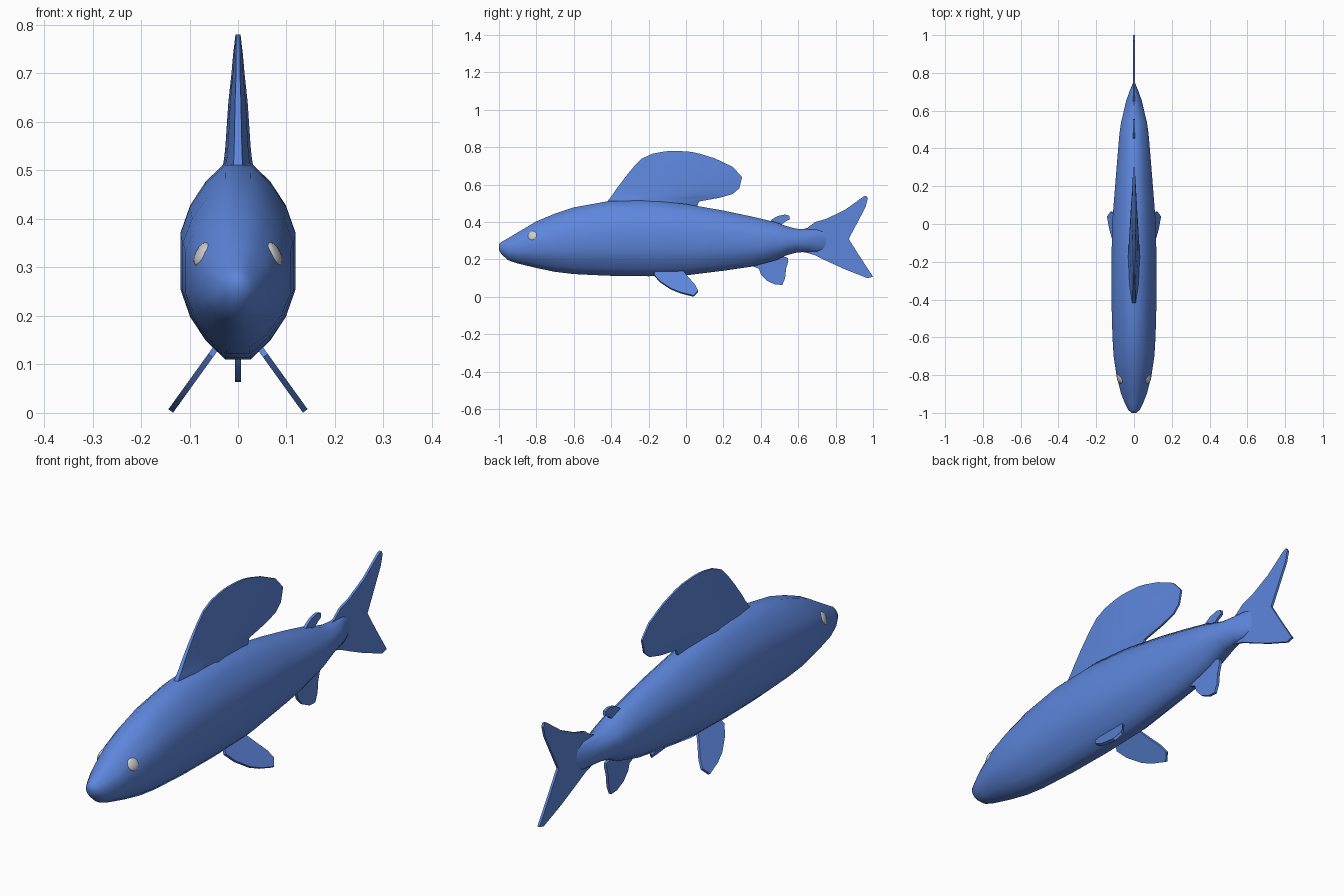
import bpy, bmesh
from mathutils import Vector

if "Cube" in bpy.data.objects:
    bpy.data.objects.remove(bpy.data.objects["Cube"])

blue = bpy.data.materials.new("fish_blue")
blue.diffuse_color = (0.11, 0.24, 0.72, 1)
blue.use_nodes = True
blue.node_tree.nodes["Principled BSDF"].inputs["Base Color"].default_value = blue.diffuse_color


def finish(name, bm, angle=0.7, material=blue):
    bmesh.ops.recalc_face_normals(bm, faces=bm.faces)
    mesh = bpy.data.meshes.new(name)
    bm.to_mesh(mesh)
    bm.free()
    if material:
        mesh.materials.append(material)
    ob = bpy.data.objects.new(name, mesh)
    bpy.context.collection.objects.link(ob)
    bpy.ops.object.select_all(action='DESELECT')
    ob.select_set(True)
    bpy.context.view_layer.objects.active = ob
    bpy.ops.object.shade_smooth_by_angle(angle=angle)
    return ob


def loft(name, rings, angle=0.7):
    """Closed skin through a list of equal-length point rings, capped at both ends."""
    bm = bmesh.new()
    loops = [[bm.verts.new(p) for p in r] for r in rings]
    n = len(loops[0])
    for a, b in zip(loops, loops[1:]):
        for i in range(n):
            j = (i + 1) % n
            bm.faces.new((a[i], a[j], b[j], b[i]))
    bm.faces.new(loops[0])
    bm.faces.new(loops[-1])
    return finish(name, bm, angle)


def flat_fin(name, outline, half, place=lambda y, z: Vector((0, y, z)), normal=Vector((1, 0, 0))):
    """Thin plate from a (y, z) outline."""
    sides = [[place(y, z) + normal * s for y, z in outline] for s in (-half, half)]
    return loft(name, sides, 0.5)


# Body: y, half width, top z, bottom z
stations = [(-1.0, .012, .282, .250), (-.985, .030, .295, .225), (-.95, .048, .315, .195),
            (-.9, .068, .345, .178), (-.8, .093, .405, .153), (-.7, .108, .447, .132),
            (-.6, .114, .480, .120), (-.42, .119, .513, .111), (-.2, .119, .518, .108),
            (.0, .116, .498, .113), (.2, .100, .463, .138), (.35, .088, .431, .160),
            (.48, .077, .400, .195), (.54, .068, .378, .222), (.59, .056, .365, .236),
            (.65, .042, .362, .240), (.70, .025, .360, .242), (.75, .004, .345, .255)]
quarter = [(1, .28), (.83, .56), (.56, .80), (.22, .99)]
section = (quarter + [(-x, z) for x, z in reversed(quarter)]
           + [(-x, -z) for x, z in quarter] + [(x, -z) for x, z in reversed(quarter)])
loft("body", [[(w * u, y, (t + b) / 2 + (t - b) / 2 * v) for u, v in section]
              for y, w, t, b in stations], 1.0)

# Dorsal fin: z, front y, rear y, half thickness at centre
rows = [(.46, -.44, .05, .032), (.51, -.42, .07, .031), (.53, -.405, .18, .028),
        (.55, -.39, .25, .026), (.58, -.37, .285, .024), (.64, -.325, .30, .020),
        (.695, -.28, .25, .014), (.74, -.235, .155, .010), (.765, -.18, .075, .007),
        (.775, -.13, .03, .006), (.78, -.09, -.04, .005)]
lens = [(0, .3), (.2, .8), (.5, 1), (.75, .6), (1, .15)]
dorsal = []
for z, f, r, h in rows:
    side = [(max(.004, h * k), f + (r - f) * u, z) for u, k in lens]
    dorsal.append(side + [(-x, y, zz) for x, y, zz in reversed(side)])
loft("dorsal_fin", dorsal)

# Tail, adipose and anal fins on the centre line
flat_fin("tail_fin", [(.62, .36), (.65, .37), (.69, .40), (.75, .417), (.85, .465), (.95, .537),
                      (.965, .54), (.972, .525), (.96, .48), (.91, .385), (.87, .31),
                      (.92, .23), (1.0, .108), (.97, .10), (.85, .147), (.75, .193),
                      (.69, .222), (.65, .235), (.62, .24)], .005)
flat_fin("adipose_fin", [(.44, .39), (.46, .415), (.49, .432), (.53, .44), (.553, .433), (.555, .415),
                         (.53, .402), (.51, .385), (.50, .37)], .006)
flat_fin("anal_fin", [(.34, .18), (.36, .163), (.39, .15), (.40, .12), (.43, .088), (.475, .066),
                      (.515, .064), (.53, .10), (.535, .15), (.547, .19), (.545, .208),
                      (.52, .216), (.48, .235)], .006)

# Paired pelvic fins and eyes
for s, label in ((1, "left"), (-1, "right")):
    flat_fin("pelvic_fin_" + label,
             [(-.15, .155), (-.172, .118), (-.14, .082), (-.08, .042), (-.03, .022), (.04, .004),
              (.065, .03), (.05, .06), (.015, .10), (-.01, .13), (-.03, .155)], .006,
             lambda y, z: Vector((s * (.048 + (.13 - z) * .72), y, z)),
             Vector((s * .81, 0, .58)))
    bm = bmesh.new()
    bmesh.ops.create_uvsphere(bm, u_segments=16, v_segments=8, radius=.027)
    bmesh.ops.scale(bm, vec=(1, 1, .4), verts=bm.verts)
    eye = finish("eye_" + label, bm, 1.0, None)
    eye.location = (s * .075, -.82, .327)
    eye.rotation_euler = Vector((s * .85, -.3, .42)).to_track_quat('Z', 'Y').to_euler()
